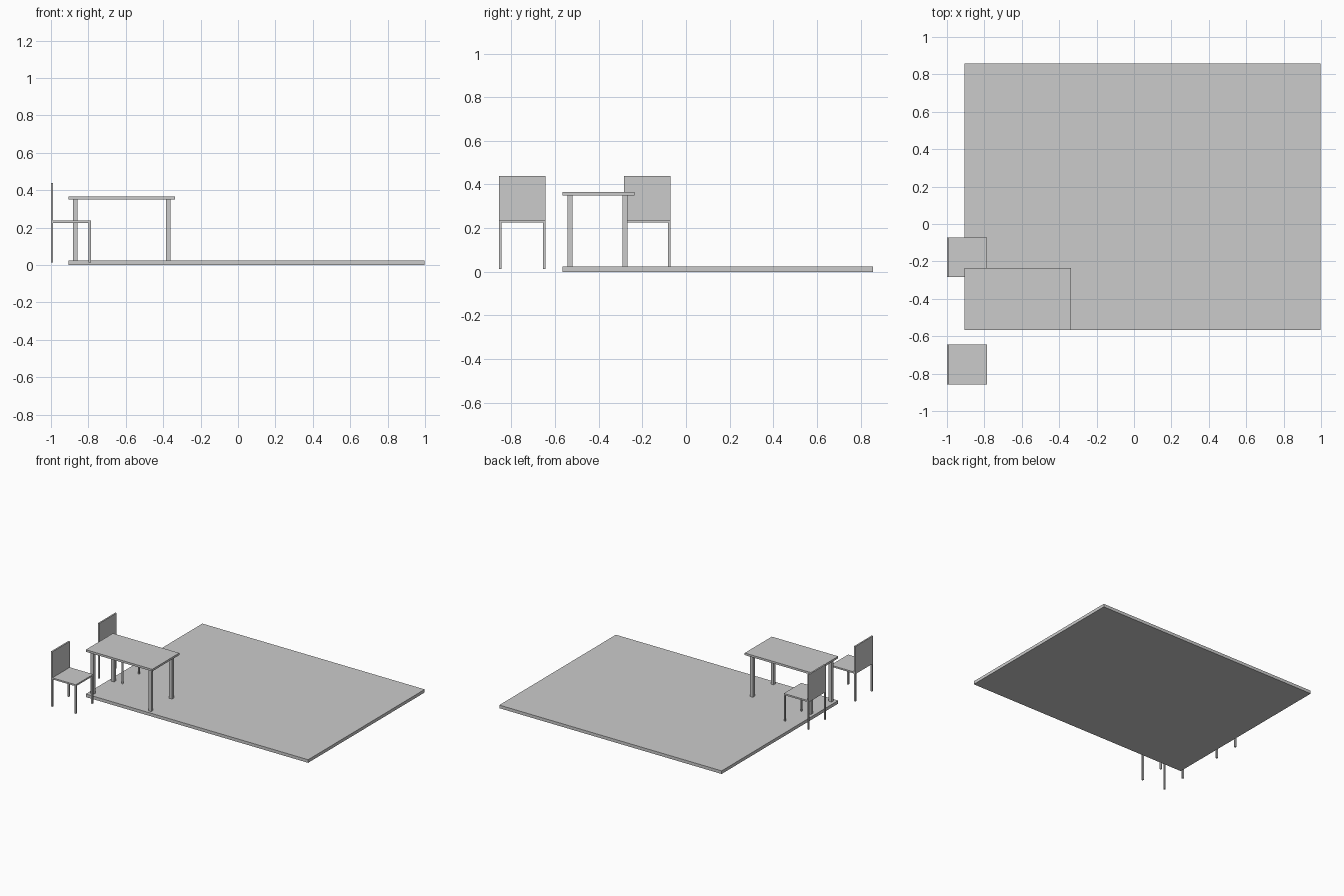
import bpy
import bmesh
from mathutils import Vector

if "Cube" in bpy.data.objects:
    bpy.data.objects.remove(bpy.data.objects["Cube"])

grey = bpy.data.materials.new("plain_grey")
grey.diffuse_color = (0.6, 0.6, 0.6, 1.0)
grey.use_nodes = True
grey.node_tree.nodes["Principled BSDF"].inputs["Base Color"].default_value = grey.diffuse_color


def box(name, low, high):
    """Add a box that spans two opposite corners."""
    low, high = Vector(low), Vector(high)
    bm = bmesh.new()
    bmesh.ops.create_cube(bm, size=1.0)
    bmesh.ops.scale(bm, vec=high - low, verts=bm.verts)
    bmesh.ops.translate(bm, vec=(low + high) / 2, verts=bm.verts)
    mesh = bpy.data.meshes.new(name)
    bm.to_mesh(mesh)
    bm.free()
    mesh.materials.append(grey)
    obj = bpy.data.objects.new(name, mesh)
    bpy.context.collection.objects.link(obj)
    return obj


def four_legs(name, x0, x1, y0, y1, z0, z1, width):
    """Legs standing in the corners of a rectangle."""
    for x in (x0, x1 - width):
        for y in (y0, y1 - width):
            box(name, (x, y, z0), (x + width, y + width, z1))


def chair(y0):
    x0, x1, y1 = -1.0, -0.787, y0 + 0.213
    t = 0.012
    four_legs("chair_leg", x0, x1, y0, y1, 0.012, 0.225, t)
    box("chair_seat", (x0, y0, 0.225), (x1, y1, 0.237))
    box("chair_back", (x0, y0, 0.237), (x0 + t, y1, 0.438))


# Floor slab
box("floor", (-0.905, -0.567, 0.0), (0.997, 0.857, 0.024))

# Table
four_legs("table_leg", -0.881, -0.361, -0.544, -0.267, 0.024, 0.35, 0.024)
box("table_top", (-0.905, -0.567, 0.35), (-0.337, -0.236, 0.366))

# Two chairs, backs towards -x
for y in (-0.857, -0.284):
    chair(y)
